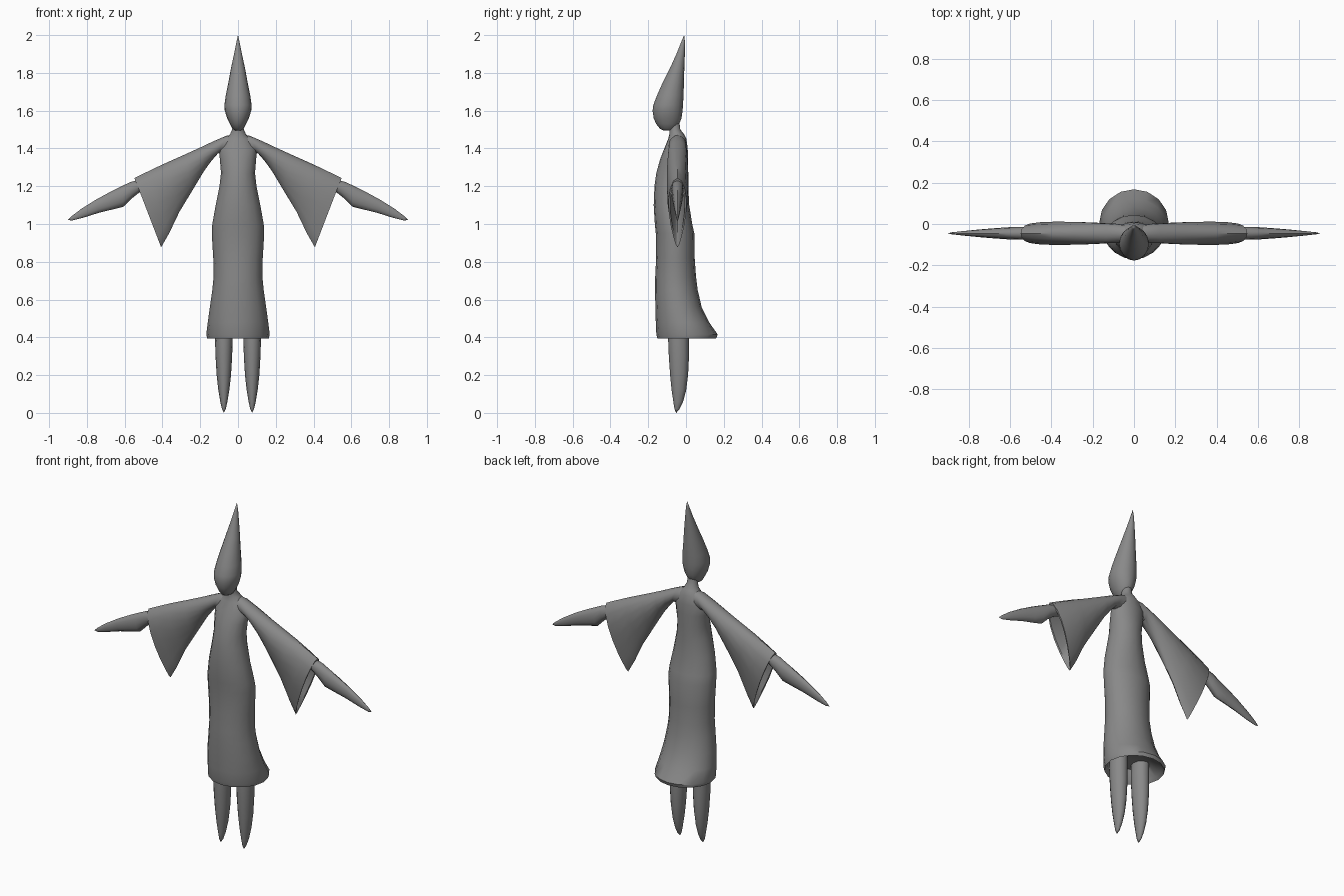
import bpy, bmesh, math
from mathutils import Vector

grey = bpy.data.materials.new("grey")
grey.diffuse_color = (0.25, 0.25, 0.25, 1)


def loft(name, rings, mirror=False, caps=True):
    """Skin a list of closed point rings into one smooth object."""
    bm = bmesh.new()
    loops = [[bm.verts.new(p) for p in r] for r in rings]
    n = len(loops[0])
    for a, b in zip(loops, loops[1:]):
        for i in range(n):
            j = (i + 1) % n
            bm.faces.new((a[i], a[j], b[j], b[i]))
    if caps:
        bm.faces.new(loops[0][::-1])
        bm.faces.new(loops[-1])
    bmesh.ops.remove_doubles(bm, verts=bm.verts, dist=0.0005)
    bmesh.ops.recalc_face_normals(bm, faces=bm.faces)
    mesh = bpy.data.meshes.new(name)
    bm.to_mesh(mesh)
    bm.free()
    mesh.materials.append(grey)
    ob = bpy.data.objects.new(name, mesh)
    bpy.context.collection.objects.link(ob)
    if mirror:
        ob.modifiers.new("mirror", 'MIRROR').use_mirror_merge = False
    bpy.ops.object.select_all(action='DESELECT')
    ob.select_set(True)
    bpy.context.view_layer.objects.active = ob
    bpy.ops.object.shade_smooth_by_angle(angle=math.radians(50))
    return ob


def flat_ring(z, hx, y0, y1, cx=0, n=16):
    """Horizontal ellipse at height z."""
    c, r = (y0 + y1) / 2, (y1 - y0) / 2
    return [Vector((cx + hx * math.cos(t), c + r * math.sin(t), z))
            for t in (2 * math.pi * i / n for i in range(n))]


def drop_ring(top, bottom, w, y=-0.045, point=0.0, n=16):
    """Upright section from top to bottom (x, z), pointed below when point is 1."""
    ring = []
    for i in range(n):
        t = 2 * math.pi * i / n
        s = (1 - math.cos(t)) / 2
        width = w * math.sin(t) * (1 - point * 0.6 * s * s)
        ring.append(Vector((top[0] + (bottom[0] - top[0]) * s, y + width,
                            top[1] + (bottom[1] - top[1]) * s)))
    return ring


# Robe with flared, hollow hem, running up into the neck
robe = [(0.47, 0.11, -0.12, 0.06), (0.41, 0.15, -0.14, 0.145), (0.395, 0.163, -0.152, 0.16),
        (0.415, 0.168, -0.157, 0.168), (0.48, 0.160, -0.160, 0.122), (0.56, 0.149, -0.162, 0.083),
        (0.65, 0.136, -0.164, 0.062), (0.72, 0.129, -0.163, 0.053), (0.82, 0.131, -0.158, 0.046),
        (0.95, 0.139, -0.160, 0.044), (1.0, 0.136, -0.165, 0.033), (1.1, 0.118, -0.171, 0.017),
        (1.2, 0.098, -0.167, 0.012), (1.27, 0.090, -0.157, 0.012), (1.34, 0.096, -0.138, 0.011),
        (1.40, 0.100, -0.115, 0.009), (1.45, 0.070, -0.095, 0.002), (1.475, 0.042, -0.088, -0.010),
        (1.50, 0.031, -0.088, -0.030), (1.54, 0.025, -0.09, -0.035)]
loft("robe", [flat_ring(*r) for r in robe])

# Head sweeping into a pointed hood
head = [(1.494, 0.012, -0.118, -0.078), (1.505, 0.030, -0.138, -0.055), (1.53, 0.043, -0.158, -0.036),
        (1.56, 0.058, -0.171, -0.024), (1.60, 0.070, -0.177, -0.018), (1.63, 0.072, -0.173, -0.016),
        (1.68, 0.065, -0.154, -0.013), (1.75, 0.051, -0.123, -0.011), (1.82, 0.038, -0.087, -0.009),
        (1.90, 0.021, -0.051, -0.006), (1.96, 0.009, -0.027, -0.005), (2.0, 0.0, -0.01, -0.01)]
loft("pointed_head", [flat_ring(*r) for r in head])

# Tapered legs
leg = [(0.55, 0.045, -0.09, 0.015), (0.40, 0.047, -0.095, 0.016), (0.30, 0.044, -0.091, 0.016),
       (0.20, 0.038, -0.084, 0.011), (0.12, 0.029, -0.076, 0.001), (0.06, 0.019, -0.067, -0.015),
       (0.02, 0.010, -0.061, -0.034), (0.0, 0.0, -0.052, -0.052)]
loft("leg", [flat_ring(*r, cx=0.075, n=12) for r in leg], mirror=True)

# Hanging bell sleeves, open at the cuff
sleeve = [((0.0, 1.478), (0.05, 1.36), 0.035, 0), ((0.06, 1.468), (0.105, 1.375), 0.046, 0),
          ((0.13, 1.438), (0.14, 1.335), 0.050, 0.2), ((0.20, 1.405), (0.178, 1.283), 0.056, 0.5),
          ((0.29, 1.364), (0.24, 1.18), 0.062, 0.8), ((0.40, 1.315), (0.31, 1.065), 0.065, 1),
          ((0.49, 1.272), (0.365, 0.95), 0.062, 1), ((0.548, 1.243), (0.407, 0.877), 0.054, 1),
          ((0.543, 1.228), (0.410, 0.898), 0.044, 1), ((0.40, 1.26), (0.33, 1.09), 0.045, 1)]
loft("sleeve", [drop_ring(t, b, w, point=p) for t, b, w, p in sleeve], mirror=True)

# Forearms narrowing to pointed hands
arm = [((0.40, 1.285), (0.40, 1.22), 0.026), ((0.53, 1.232), (0.525, 1.165), 0.030),
       ((0.57, 1.222), (0.56, 1.137), 0.031), ((0.62, 1.198), (0.605, 1.092), 0.029),
       ((0.68, 1.168), (0.66, 1.078), 0.025), ((0.75, 1.130), (0.735, 1.060), 0.019),
       ((0.83, 1.080), (0.82, 1.033), 0.011), ((0.88, 1.042), (0.88, 1.018), 0.005),
       ((0.90, 1.022), (0.90, 1.022), 0.0)]
loft("forearm", [drop_ring(t, b, w, n=12) for t, b, w in arm], mirror=True)
